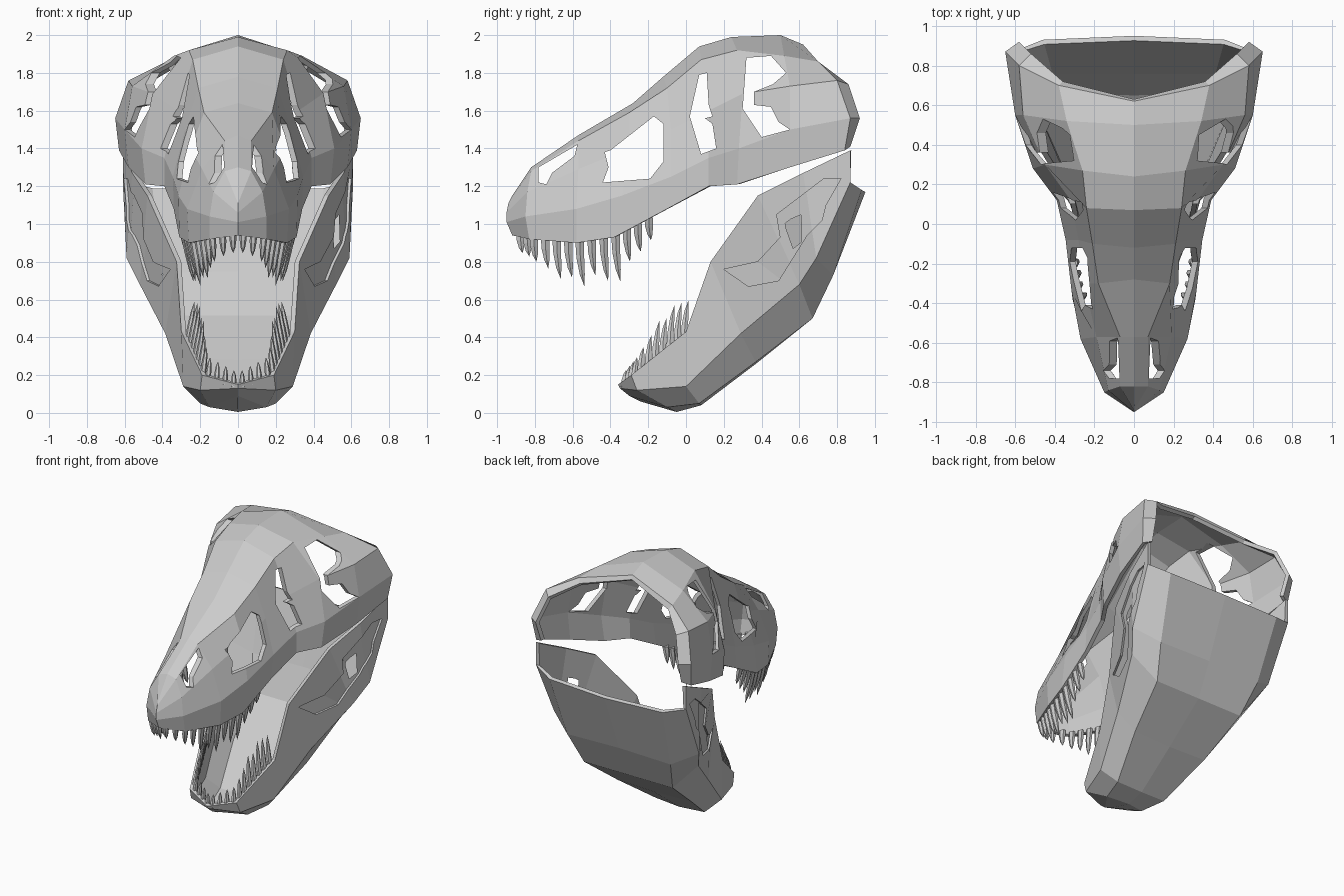
import bpy, bmesh, math
from mathutils import Vector

default_cube = bpy.data.objects.get("Cube")
if default_cube:
    bpy.data.objects.remove(default_cube, do_unlink=True)

# One bone colour
bone = bpy.data.materials.new("bone grey")
bone.use_nodes = True
GREY = (0.6, 0.6, 0.6, 1)
bone.diffuse_color = GREY
bone.node_tree.nodes["Principled BSDF"].inputs["Base Color"].default_value = GREY


def make_object(name, bm):
    mesh = bpy.data.meshes.new(name)
    bm.to_mesh(mesh)
    bm.free()
    mesh.materials.append(bone)
    obj = bpy.data.objects.new(name, mesh)
    bpy.context.collection.objects.link(obj)
    return obj


def apply_modifier(obj, modifier):
    bpy.context.view_layer.objects.active = obj
    with bpy.context.temp_override(object=obj, active_object=obj):
        bpy.ops.object.modifier_apply(modifier=modifier.name)


def thicken(obj, thickness, offset):
    modifier = obj.modifiers.new("thickness", "SOLIDIFY")
    modifier.thickness = thickness
    modifier.offset = offset
    apply_modifier(obj, modifier)


def combine(obj, cutter, operation):
    """Boolean the cutter into the object, then drop the cutter."""
    modifier = obj.modifiers.new("cut", "BOOLEAN")
    modifier.operation = operation
    modifier.solver = "EXACT"
    modifier.object = cutter
    apply_modifier(obj, modifier)
    bpy.data.objects.remove(cutter, do_unlink=True)


def shell(name, rails, thickness, offset=-1, flip=False):
    """Loft mirrored rails, given from the midline outwards, into a shell."""
    bm = bmesh.new()
    rows = []
    for section in zip(*rails):
        left_half = [Vector(p) for p in section]
        right_half = [Vector((-p.x, p.y, p.z)) for p in left_half[:0:-1]]
        rows.append([bm.verts.new(p) for p in right_half + left_half])
    for front, back in zip(rows, rows[1:]):
        for j in range(len(front) - 1):
            quad = [front[j], front[j + 1], back[j + 1], back[j]]
            bm.faces.new(quad[::-1] if flip else quad)
    bmesh.ops.remove_doubles(bm, verts=bm.verts, dist=0.0005)
    obj = make_object(name, bm)
    thicken(obj, thickness, offset)
    return obj


def side_prism(name, outline):
    """Extrude a (y, z) outline across the full width."""
    bm = bmesh.new()
    face = bm.faces.new([bm.verts.new((-1, y, z)) for y, z in outline])
    extruded = bmesh.ops.extrude_face_region(bm, geom=[face])["geom"]
    moved = [v for v in extruded if isinstance(v, bmesh.types.BMVert)]
    bmesh.ops.translate(bm, verts=moved, vec=(2, 0, 0))
    bmesh.ops.recalc_face_normals(bm, faces=bm.faces)
    obj = make_object(name, bm)
    obj.hide_render = True
    return obj


# Upper skull rails, each running from snout to back
ridge = [(0, -.92, 1.15), (0, -.82, 1.3), (0, -.57, 1.47), (0, -.28, 1.64), (0, -.12, 1.78),
         (0, .07, 1.94), (0, .24, 1.99), (0, .5, 2), (0, .62, 1.95), (0, .63, 1.92)]
brow = [(0, -.94, 1.11), (.07, -.82, 1.28), (.07, -.57, 1.44), (.18, -.3, 1.59), (.21, -.1, 1.72),
        (.24, .08, 1.87), (.26, .27, 1.92), (.34, .52, 1.89), (.38, .7, 1.86), (.36, .72, 1.83)]
cheek = [(0, -.95, 1.06), (.13, -.84, 1.17), (.19, -.57, 1.29), (.25, -.3, 1.4), (.28, -.08, 1.5),
         (.32, .12, 1.6), (.45, .3, 1.69), (.56, .55, 1.73), (.58, .8, 1.76), (.52, .86, 1.74)]
jowl = [(0, -.95, 1.01), (.15, -.85, 1.04), (.27, -.58, 1.08), (.315, -.34, 1.15),
        (.345, -.08, 1.25), (.39, .12, 1.35), (.51, .28, 1.4), (.6, .55, 1.5),
        (.65, .87, 1.56), (.58, .92, 1.56)]
upper_rim = [(0, -.92, .94), (.15, -.83, .92), (.26, -.58, .9), (.31, -.38, .93), (.34, -.1, 1.08),
             (.39, .12, 1.2), (.49, .27, 1.21), (.58, .55, 1.3), (.63, .84, 1.39), (.57, .87, 1.41)]
upper_skull = shell("upper_skull", [ridge, brow, cheek, jowl, upper_rim], 0.028)

# Openings through both sides of the skull
openings = {
    "nostril": [(-.78, 1.3), (-.575, 1.42), (-.59, 1.36), (-.71, 1.27), (-.74, 1.21), (-.78, 1.22)],
    "snout_window": [(-.4, 1.39), (-.17, 1.57), (-.12, 1.53), (-.12, 1.33), (-.19, 1.24),
                     (-.44, 1.22), (-.41, 1.3), (-.43, 1.38)],
    "eye_socket": [(.07, 1.79), (.11, 1.8), (.12, 1.63), (.14, 1.57), (.1, 1.56), (.14, 1.53),
                   (.16, 1.4), (.08, 1.37), (.02, 1.57)],
    "temple_window": [(.32, 1.88), (.45, 1.89), (.53, 1.8), (.46, 1.74), (.36, 1.7), (.36, 1.63),
                      (.45, 1.62), (.49, 1.54), (.55, 1.5), (.4, 1.46), (.3, 1.61)],
}
for name, outline in openings.items():
    combine(upper_skull, side_prism(name + "_cutter", outline), "DIFFERENCE")

# Lower jaw rails, a scoop open at the top and back
keel = [(0, -.24, .06), (0, -.05, .005), (0, .08, .04), (0, .37, .26),
        (0, .67, .5), (0, .78, .74), (0, .95, 1.17)]
low = [(0, -.3, .09), (.15, -.1, .03), (.2, .07, .05), (.3, .37, .27),
       (.36, .67, .5), (.42, .78, .73), (.46, .93, 1.18)]
flank = [(0, -.35, .13), (.2, -.26, .12), (.29, 0, .14), (.385, .29, .42),
         (.52, .6, .68), (.59, .69, .82), (.61, .87, 1.22)]
lower_rim = [(0, -.36, .15), (.19, -.29, .2), (.3, 0, .43), (.325, .13, .8),
             (.48, .38, 1.15), (.56, .62, 1.27), (.61, .87, 1.39)]
jaw_rails = [keel, low, flank, lower_rim]
lower_jaw = shell("lower_jaw", jaw_rails, 0.026, flip=True)

# Shallow hollow on each side of the jaw
hollow = shell("hollow_cutter", jaw_rails, 0.06, offset=0.5, flip=True)
hollow_outline = [(.2, .76), (.38, .8), (.5, .93), (.48, 1.05), (.73, 1.24), (.82, 1.24),
                  (.74, 1.1), (.72, 1.02), (.64, .94), (.49, .7), (.33, .67)]
combine(hollow, side_prism("hollow_outline", hollow_outline), "INTERSECT")
combine(lower_jaw, hollow, "DIFFERENCE")


def point_along(path, distance):
    for a, b in zip(path, path[1:]):
        step = (b - a).length
        if distance <= step:
            return a.lerp(b, distance / step)
        distance -= step
    return path[-1].copy()


def add_tooth(bm, base, length, up, radius, sides=6):
    """Curved tapering tooth that leans slightly back and inwards."""
    inward = -0.2 * length * base.x / 0.3
    back = 0.1 * length
    rings = []
    for t in (0, 0.4, 0.75):
        centre = base + Vector((inward * t, back * t * t, up * length * t))
        r = radius * (1 - 0.75 * t * t)
        rings.append([bm.verts.new(centre + Vector((0.75 * r * math.cos(a), r * math.sin(a), 0)))
                      for a in (math.tau * k / sides for k in range(sides))])
    tip = bm.verts.new(base + Vector((inward, back, up * length)))
    bm.faces.new(rings[0])
    for k in range(sides):
        n = (k + 1) % sides
        for lower, upper in zip(rings, rings[1:]):
            bm.faces.new([lower[k], lower[n], upper[n], upper[k]])
        bm.faces.new([rings[-1][k], rings[-1][n], tip])


def tooth_row(name, rim, lengths, spacing, up, radius):
    """Set teeth along the rim on both sides, the first beside the midline."""
    path = [Vector((p[0] * 0.93, p[1] + 0.025, p[2])) for p in rim]
    bm = bmesh.new()
    for i, length in enumerate(lengths):
        base = point_along(path, (i + 0.5) * spacing)
        base.z -= up * 0.02
        for side in (1, -1):
            add_tooth(bm, Vector((side * base.x, base.y, base.z)), length + 0.02, up, radius)
    bmesh.ops.recalc_face_normals(bm, faces=bm.faces)
    return make_object(name, bm)


tooth_row("upper_teeth", upper_rim,
          [.09, .1, .12, .15, .2, .19, .23, .18, .22, .23, .15, .13, .1], 0.066, -1, 0.027)
tooth_row("lower_teeth", lower_rim,
          [.07, .08, .09, .1, .13, .16, .21, .19, .23, .21, .19], 0.051, 1, 0.022)
